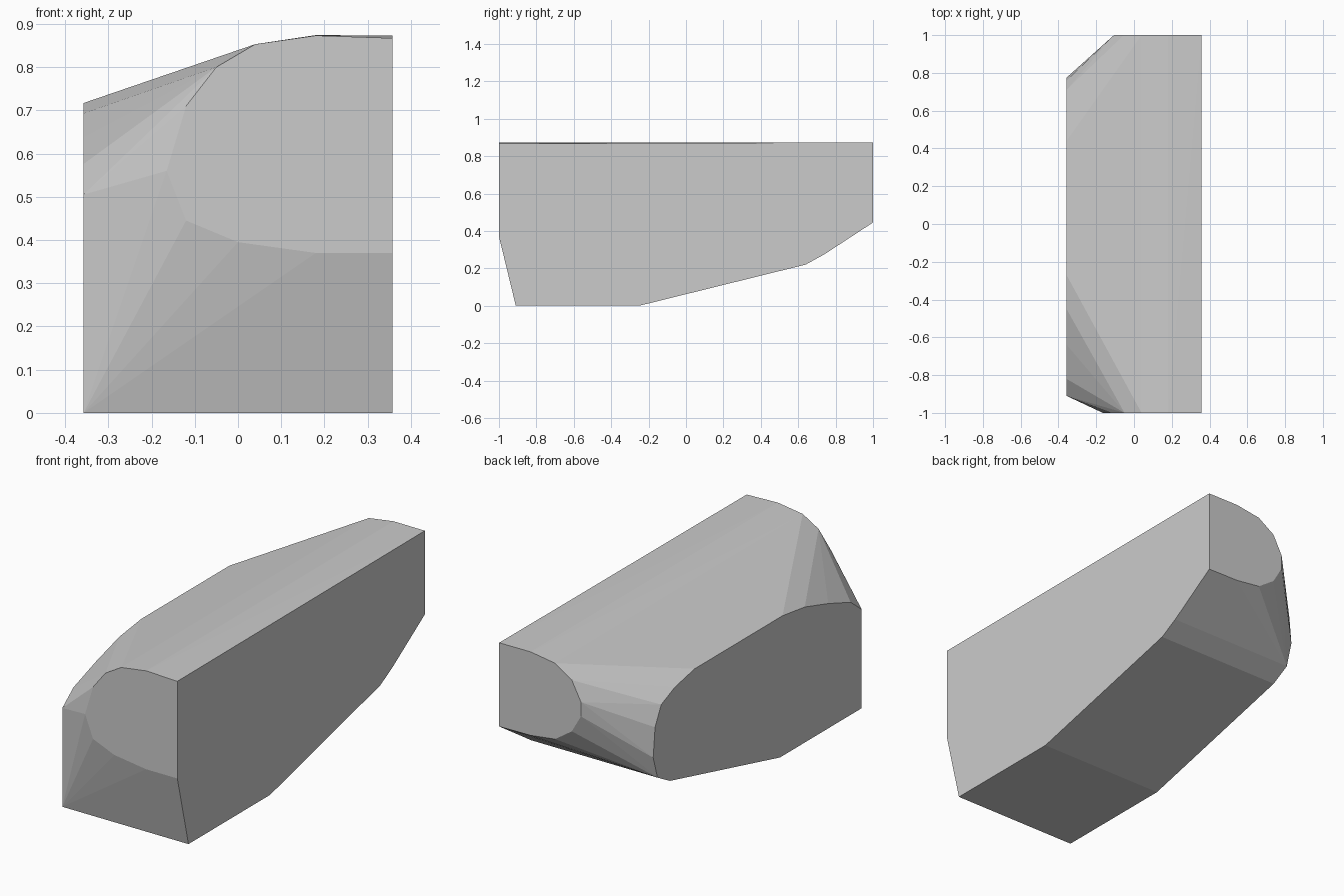
import bpy
import bmesh

if "Cube" in bpy.data.objects:
    bpy.data.objects.remove(bpy.data.objects["Cube"])

HALF_W = 0.357

# Flat outer side (y, z)
right_side = [(-1, .37), (-.91, 0), (-.25, 0), (.64, .22), (.74, .275),
              (1, .445), (1, .873), (-1, .867)]

# Flat inner side with a rounded outline (y, z)
left_side = [(-.91, 0), (-.91, .505), (-.82, .576), (-.64, .638), (-.45, .693),
             (-.27, .717), (.44, .717), (.60, .684), (.71, .637), (.76, .54),
             (.775, .39), (.74, .275), (.64, .22), (-.25, 0)]

# Front end cap (x, z)
front_cap = [(.18, .37), (0, .395), (-.12, .445), (-.165, .56),
             (-.12, .71), (-.05, .80), (.04, .853), (.18, .873)]

# Back end cap (x, z)
back_cap = [(.18, .447), (.04, .465), (-.054, .53), (-.106, .62),
            (-.106, .693), (-.054, .792), (.04, .853), (.18, .874)]

points = [(HALF_W, y, z) for y, z in right_side]
points += [(-HALF_W, y, z) for y, z in left_side]
points += [(x, -1, z) for x, z in front_cap]
points += [(x, 1, z) for x, z in back_cap]

# Skin the four outlines into one closed convex block
bm = bmesh.new()
for p in points:
    bm.verts.new(p)
bmesh.ops.convex_hull(bm, input=bm.verts[:])
loose = [v for v in bm.verts if not v.link_faces]
bmesh.ops.delete(bm, geom=loose, context='VERTS')

# Merge the triangles of each flat side
bmesh.ops.dissolve_limit(bm, angle_limit=0.004, verts=bm.verts[:], edges=bm.edges[:])
bmesh.ops.recalc_face_normals(bm, faces=bm.faces[:])

mesh = bpy.data.meshes.new("faceted_block")
bm.to_mesh(mesh)
bm.free()

grey = bpy.data.materials.new("light_grey")
grey.diffuse_color = (0.6, 0.6, 0.6, 1)
grey.use_nodes = True
grey.node_tree.nodes["Principled BSDF"].inputs["Base Color"].default_value = grey.diffuse_color
mesh.materials.append(grey)

block = bpy.data.objects.new("faceted_block", mesh)
bpy.context.collection.objects.link(block)
